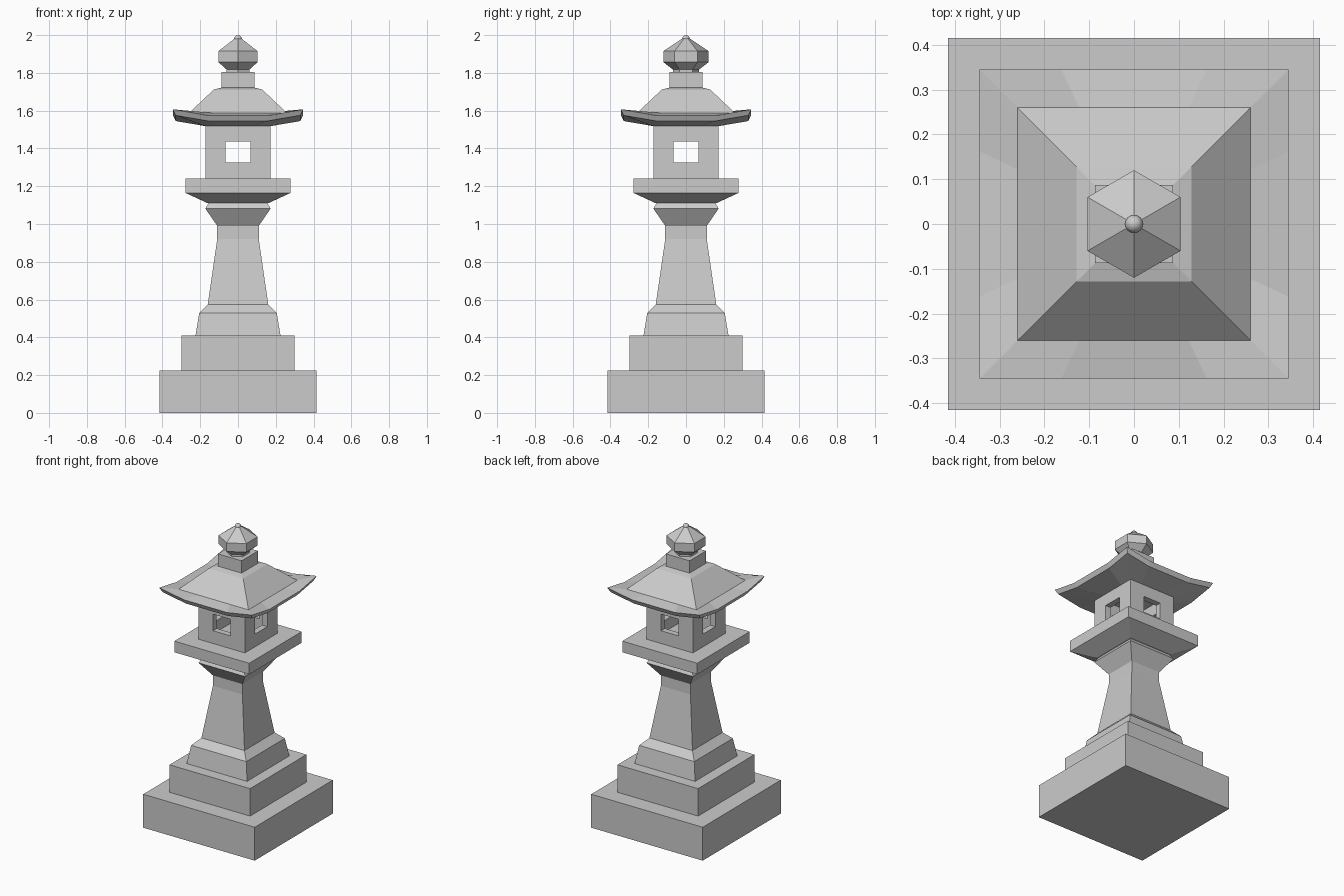
import bpy, bmesh
from math import sin, cos, pi, radians

if "Cube" in bpy.data.objects:
    bpy.data.objects.remove(bpy.data.objects["Cube"], do_unlink=True)

stone = bpy.data.materials.new("grey_stone")
stone.use_nodes = True
GREY = (0.6, 0.6, 0.6, 1)
stone.diffuse_color = GREY
stone.node_tree.nodes["Principled BSDF"].inputs["Base Color"].default_value = GREY


def square(half, z):
    return [(sx * half, sy * half, z) for sx, sy in ((-1, -1), (1, -1), (1, 1), (-1, 1))]


def hexagon(radius, z):
    return [(radius * sin(-k * pi / 3), radius * cos(k * pi / 3), z) for k in range(6)]


def eave(half, z_mid, z_corner):
    """Square ring whose corners lift above the level middle of each side."""
    ring = []
    for k in range(4):
        c, s = round(cos(k * pi / 2)), round(sin(k * pi / 2))
        for t, z in ((-1, z_corner), (-0.47, z_mid), (0.47, z_mid)):
            x, y = t * half, -half
            ring.append((x * c - y * s, x * s + y * c, z))
    return ring


def loft(name, rings):
    """Skin a stack of equal rings and close both ends."""
    bm = bmesh.new()
    loops = [[bm.verts.new(p) for p in ring] for ring in rings]
    for low, high in zip(loops, loops[1:]):
        n = len(low)
        for i in range(n):
            j = (i + 1) % n
            bm.faces.new((low[i], low[j], high[j], high[i]))
    bm.faces.new(loops[0][::-1])
    bm.faces.new(loops[-1])
    bmesh.ops.recalc_face_normals(bm, faces=bm.faces)
    mesh = bpy.data.meshes.new(name)
    bm.to_mesh(mesh)
    bm.free()
    mesh.materials.append(stone)
    obj = bpy.data.objects.new(name, mesh)
    bpy.context.collection.objects.link(obj)
    return obj


def stack(name, profile, ring=square):
    return loft(name, [ring(r, z) for r, z in profile])


# Stepped base, pedestal and shaft
stack("base_slab", [(0.415, 0), (0.415, 0.225)])
stack("base_step", [(0.3, 0.225), (0.3, 0.41)])
stack("pedestal", [(0.225, 0.41), (0.205, 0.53), (0.16, 0.575)])
stack("shaft", [(0.16, 0.575), (0.11, 0.92), (0.11, 0.99)])
stack("capital", [(0.11, 0.99), (0.173, 1.082), (0.155, 1.112)])
stack("platform", [(0.165, 1.112), (0.279, 1.165), (0.279, 1.24)])

# Hollow light chamber with a window in each wall
HALF, WALL, WIN, LOW, HIGH = 0.172, 0.04, 0.066, 1.326, 1.437
chamber = stack("light_chamber", [(HALF, 1.24), (HALF, 1.525)])
inner = HALF - WALL
cutters = [stack("hollow_cutter", [(inner, 1.25), (inner, 1.515)])]
for axis in (0, 1):
    cutter = stack("window_cutter", [(1, LOW), (1, HIGH)])
    for v in cutter.data.vertices:
        v.co[axis] *= 0.3
        v.co[1 - axis] *= WIN
    cutters.append(cutter)
for cutter in cutters:
    cutter.hide_render = True
    cutter.hide_viewport = True
    mod = chamber.modifiers.new("opening", "BOOLEAN")
    mod.operation = "DIFFERENCE"
    mod.solver = "EXACT"
    mod.object = cutter
# Bake the openings, then drop the cutters
bpy.context.view_layer.update()
baked = bpy.data.meshes.new_from_object(
    chamber.evaluated_get(bpy.context.evaluated_depsgraph_get()))
chamber.modifiers.clear()
chamber.data = baked
for cutter in cutters:
    bpy.data.objects.remove(cutter, do_unlink=True)

# Roof with upturned corners
loft("roof", [
    eave(0.172, 1.518, 1.518),
    eave(0.33, 1.545, 1.575),
    eave(0.345, 1.575, 1.607),
    eave(0.26, 1.587, 1.587),
    eave(0.128, 1.712, 1.712),
    eave(0.0875, 1.722, 1.722),
])
stack("roof_neck", [(0.0875, 1.72), (0.0875, 1.805)])

# Six-sided finial with a rounded tip
stack("finial", [(0.07, 1.8), (0.07, 1.818), (0.12, 1.857), (0.12, 1.915), (0.016, 1.985)], hexagon)
bpy.ops.mesh.primitive_uv_sphere_add(segments=16, ring_count=8, radius=0.02, location=(0, 0, 1.98))
tip = bpy.context.object
tip.name = "finial_tip"
tip.data.materials.append(stone)
bpy.ops.object.shade_smooth_by_angle(angle=radians(40))
